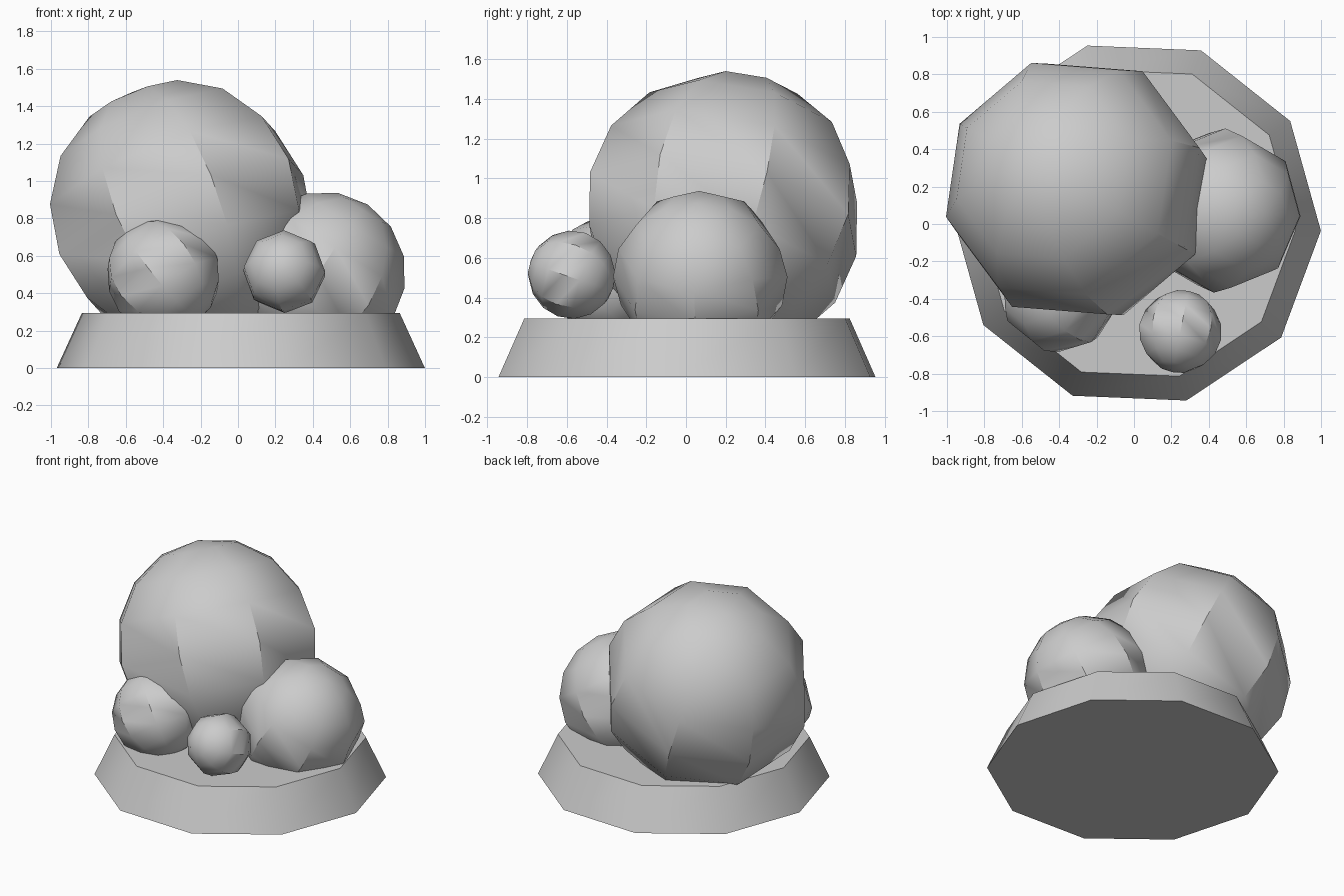
import bpy, bmesh
from math import radians, sin, cos
from mathutils import Matrix, Vector

if "Cube" in bpy.data.objects:
    bpy.data.objects.remove(bpy.data.objects["Cube"])


def finish(bm, name):
    bmesh.ops.recalc_face_normals(bm, faces=bm.faces[:])
    me = bpy.data.meshes.new(name)
    bm.to_mesh(me)
    bm.free()
    for p in me.polygons:
        p.use_smooth = True
    me.set_sharp_from_angle(angle=radians(40))  # keep strong edges crisp
    ob = bpy.data.objects.new(name, me)
    bpy.context.scene.collection.objects.link(ob)
    return ob


# Tapered ten-sided base
def base(name, centre, r_bottom, r_top, height, sides, phase):
    bm = bmesh.new()
    rings = []
    for r, z in ((r_bottom, 0), (r_top, height)):
        ring = []
        for i in range(sides):
            a = radians(phase + i * 360 / sides)
            ring.append(bm.verts.new((centre[0] + r * cos(a), centre[1] + r * sin(a), z)))
        rings.append(ring)
    lo, hi = rings
    for i in range(sides):
        j = (i + 1) % sides
        bm.faces.new((lo[i], lo[j], hi[j], hi[i]))
    bm.faces.new(lo)
    bm.faces.new(hi)
    return finish(bm, name)


# Low-poly ball whose pole leans away from the given azimuth
def ball(name, centre, radius, azimuth, tilt, spin=0):
    bm = bmesh.new()
    bmesh.ops.create_uvsphere(bm, u_segments=8, v_segments=8, radius=radius)
    m = (Matrix.Translation(Vector(centre))
         @ Matrix.Rotation(radians(azimuth), 4, 'Z')
         @ Matrix.Rotation(radians(-tilt), 4, 'Y')
         @ Matrix.Rotation(radians(spin), 4, 'Z'))
    bm.transform(m)
    return finish(bm, name)


base("base", (0.015, 0.005), 0.985, 0.85, 0.295, 10, -2.4)

# Cluster of balls, large to small
ball("large_ball", (-0.303, 0.187, 0.82), 0.72, -29, 24.5)
ball("right_ball", (0.458, 0.072, 0.503), 0.44, 176, 32.5)
ball("left_front_ball", (-0.40, -0.38, 0.50), 0.31, -22.8, 40, 10)
ball("small_front_ball", (0.248, -0.575, 0.515), 0.222, 79, 71.3)
